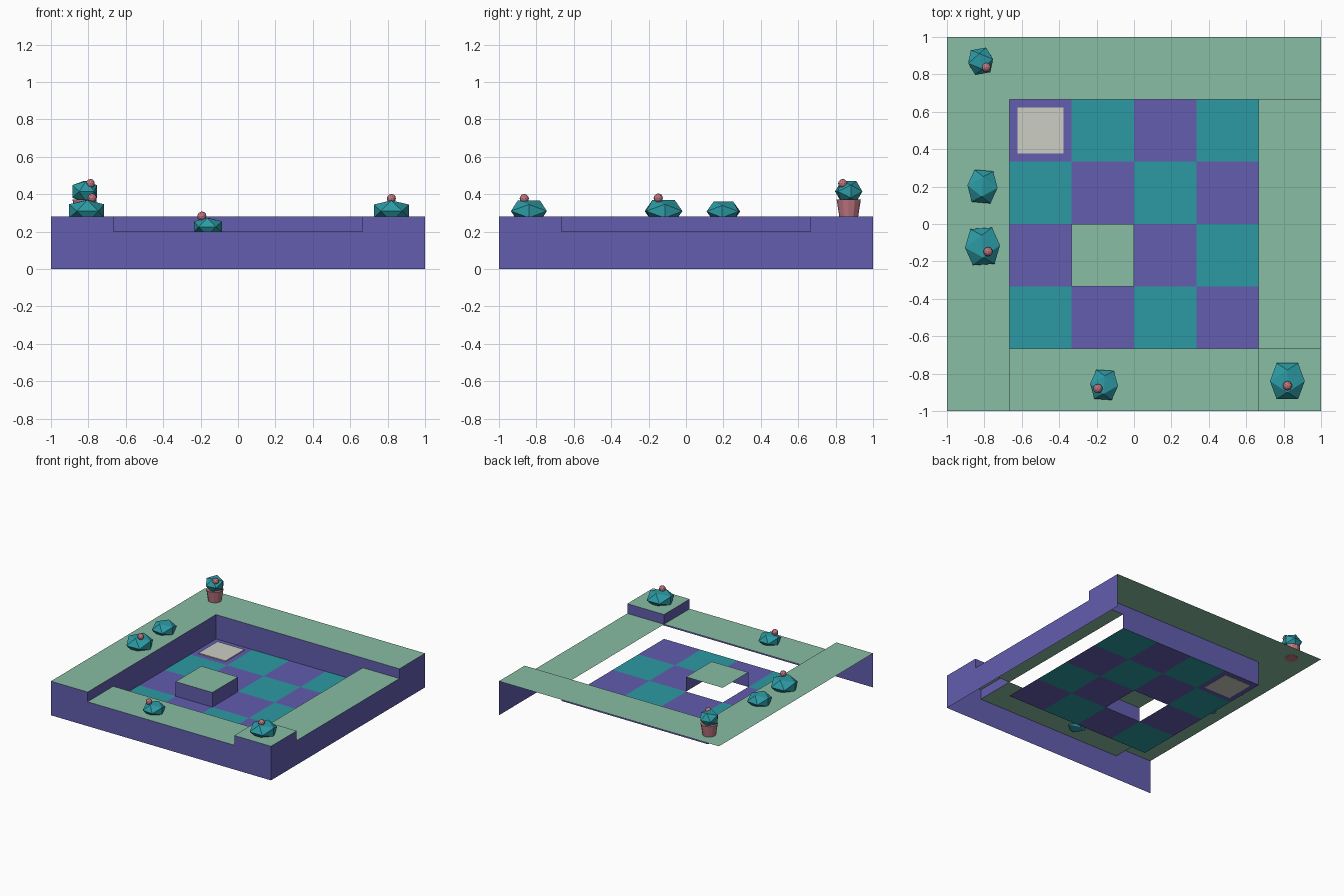
import bpy, bmesh, math
from mathutils import Vector

cube = bpy.data.objects.get("Cube")
if cube:
    bpy.data.objects.remove(cube, do_unlink=True)


def material(name, rgb):
    """Flat material from an sRGB colour given in 0-255."""
    lin = [((c / 255 + 0.055) / 1.055) ** 2.4 for c in rgb] + [1.0]
    m = bpy.data.materials.new(name)
    m.use_nodes = True
    m.diffuse_color = lin
    m.node_tree.nodes["Principled BSDF"].inputs["Base Color"].default_value = lin
    return m


GREEN = material("sage green", (137, 189, 163))
PURPLE = material("violet", (98, 93, 175))
TEAL = material("teal", (44, 154, 164))
IVORY = material("ivory", (204, 205, 196))
PINK = material("dusty pink", (192, 120, 130))


def finish(name, bm, mat):
    mesh = bpy.data.meshes.new(name)
    bm.to_mesh(mesh)
    bm.free()
    mesh.materials.append(mat)
    ob = bpy.data.objects.new(name, mesh)
    bpy.context.collection.objects.link(ob)
    return ob


def sheets(name, mat, rects):
    """Axis-aligned open rectangles; flats face up, walls face +x or -y.
    Swapping the two ends of a wall's run turns it round."""
    bm = bmesh.new()
    for (x0, x1), (y0, y1), (z0, z1) in rects:
        if z0 == z1:
            pts = [(x0, y0, z0), (x1, y0, z0), (x1, y1, z0), (x0, y1, z0)]
        else:
            pts = [(x0, y0, z0), (x1, y1, z0), (x1, y1, z1), (x0, y0, z1)]
        bm.faces.new([bm.verts.new(p) for p in pts])
    return finish(name, bm, mat)


P = 2 / 3                            # half width of the pit
T = P / 2                            # tile size
FLOOR, LOW, HIGH = 0.08, 0.2, 0.28   # levels
FULL, PIT, NEAR, FAR = (-1, 1), (-P, P), (-1, -P), (P, 1)

# Rim tops
sheets("left_rim", GREEN, [(NEAR, FULL, (HIGH, HIGH))])
sheets("back_rim", GREEN, [((-P, 1), FAR, (HIGH, HIGH))])
sheets("front_ledge", GREEN, [(PIT, NEAR, (LOW, LOW))])
sheets("right_ledge", GREEN, [(FAR, PIT, (LOW, LOW))])
sheets("corner_block_top", GREEN, [(FAR, NEAR, (HIGH, HIGH))])

# Outer walls, with raised ends
sheets("front_wall", PURPLE, [(FULL, (-1, -1), (0, LOW)),
                              (NEAR, (-1, -1), (LOW, HIGH)),
                              (FAR, (-1, -1), (LOW, HIGH))])
sheets("right_wall", PURPLE, [((1, 1), FULL, (0, LOW)),
                              ((1, 1), NEAR, (LOW, HIGH)),
                              ((1, 1), FAR, (LOW, HIGH))])

# Inner walls and steps
sheets("pit_left_wall", PURPLE, [((-P, -P), PIT, (FLOOR, HIGH)),
                                 ((-P, -P), NEAR, (LOW, HIGH))])
sheets("pit_back_wall", PURPLE, [(PIT, (P, P), (FLOOR, HIGH)),
                                 (FAR, (P, P), (LOW, HIGH))])
sheets("corner_block_steps", PURPLE, [((1, P), (-P, -P), (LOW, HIGH)),
                                      ((P, P), (-P, -1), (LOW, HIGH))])

# Checkered floor, open under the centre block
tiles = {0: [], 1: []}
for i in range(4):
    for j in range(4):
        if (i, j) != (1, 1):
            x, y = -P + i * T, -P + j * T
            tiles[(i + j) % 2].append(((x, x + T), (y, y + T), (FLOOR, FLOOR)))
sheets("teal_tiles", TEAL, tiles[0])
sheets("violet_tiles", PURPLE, tiles[1])

# Centre block
sheets("centre_block_top", GREEN, [((-T, 0), (-T, 0), (LOW, LOW))])
sheets("centre_block_walls", PURPLE, [((-T, 0), (-T, -T), (FLOOR, LOW)),
                                      ((0, 0), (-T, 0), (FLOOR, LOW))])

# Pressure plate, showing on both sides of the floor
bm = bmesh.new()
bmesh.ops.create_cube(bm, size=1)
bmesh.ops.scale(bm, vec=(0.245, 0.245, 0.009), verts=bm.verts)
plate = finish("floor_plate", bm, IVORY)
plate.location = (-0.5, 0.5, FLOOR + 0.003)


def cactus(name, loc, size, turn=0.0):
    """Squashed icosahedron with an edge on top."""
    bm = bmesh.new()
    g = (1 + math.sqrt(5)) / 2
    for a in (-1, 1):
        for b in (-g, g):
            for v in ((0, a, b), (a, b, 0), (b, 0, a)):
                bm.verts.new(Vector(v) / g)
    bmesh.ops.convex_hull(bm, input=bm.verts)
    bmesh.ops.scale(bm, vec=size, verts=bm.verts)
    bmesh.ops.recalc_face_normals(bm, faces=bm.faces)
    ob = finish(name, bm, TEAL)
    ob.location = loc
    ob.rotation_euler.z = math.radians(turn)


def flower(name, loc):
    bm = bmesh.new()
    bmesh.ops.create_icosphere(bm, subdivisions=2, radius=0.025)
    finish(name, bm, PINK).location = loc


# Cacti
cactus("corner_cactus", (0.82, -0.84, 0.31), (0.093, 0.096, 0.057))
cactus("left_cactus", (-0.81, -0.12, 0.31), (0.094, 0.097, 0.059), 4)
cactus("small_left_cactus", (-0.81, 0.2, 0.308), (0.081, 0.086, 0.052), -5)
cactus("front_cactus", (-0.16, -0.86, 0.226), (0.075, 0.078, 0.047), -4)
cactus("potted_cactus", (-0.82, 0.87, 0.415), (0.067, 0.067, 0.055), 10)

# Flowers
flower("corner_flower", (0.82, -0.865, 0.377))
flower("left_flower", (-0.78, -0.148, 0.38))
flower("front_flower", (-0.193, -0.88, 0.283))
flower("potted_flower", (-0.79, 0.838, 0.457))

# Tapered pot
bm = bmesh.new()
bmesh.ops.create_cone(bm, cap_ends=True, segments=12,
                      radius1=0.05, radius2=0.065, depth=0.095)
finish("pot", bm, PINK).location = (-0.82, 0.87, 0.325)
